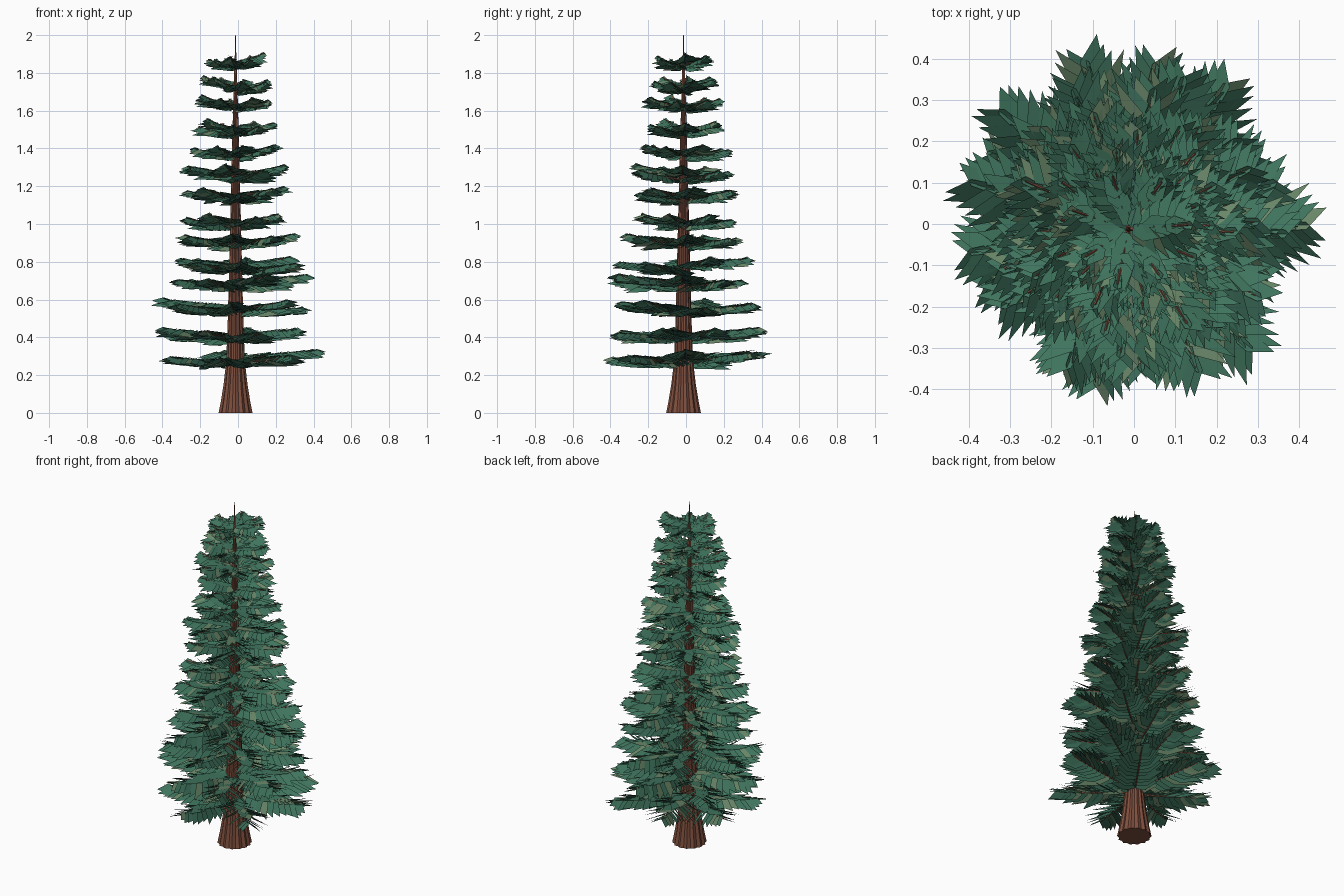
import bpy, bmesh, math, random
from mathutils import Vector, Matrix

if "Cube" in bpy.data.objects:
    bpy.data.objects.remove(bpy.data.objects["Cube"])

random.seed(5)
CX, CY = -0.013, -0.013      # trunk axis


def material(name, rgb):
    m = bpy.data.materials.new(name)
    m.diffuse_color = (*rgb, 1)
    m.use_nodes = True
    m.node_tree.nodes["Principled BSDF"].inputs["Base Color"].default_value = m.diffuse_color
    return m


bark = material("bark_brown", (0.21, 0.077, 0.047))
twig_brown = material("twig_brown", (0.21, 0.077, 0.047))
needle = material("needle_green", (0.05, 0.175, 0.112))
young = material("young_needle_green", (0.14, 0.24, 0.14))


def finish(bm, name, mats):
    me = bpy.data.meshes.new(name)
    bm.to_mesh(me)
    bm.free()
    for m in mats:
        me.materials.append(m)
    ob = bpy.data.objects.new(name, me)
    bpy.context.collection.objects.link(ob)
    return ob


def tube(bm, rings):
    """Skin a list of vertex rings and cap both ends."""
    n = len(rings[0])
    for a, b in zip(rings, rings[1:]):
        for i in range(n):
            j = (i + 1) % n
            bm.faces.new((a[i], a[j], b[j], b[i]))
    bm.faces.new(rings[0][::-1])
    bm.faces.new(rings[-1])


# Fluted trunk: tapered profile with alternating ridges and grooves
bm = bmesh.new()
profile = [(0, .092), (.06, .08), (.15, .065), (.27, .051), (.5, .042),
           (.9, .032), (1.3, .022), (1.7, .011), (1.9, .004), (2.0, .0015)]
rings = []
for z, r in profile:
    ring = []
    for i in range(28):
        a = math.tau * i / 28
        rr = r * (1.0 if i % 2 else 0.9)
        ring.append(bm.verts.new((CX + rr * math.cos(a), CY + rr * math.sin(a), z)))
    rings.append(ring)
tube(bm, rings)
finish(bm, "trunk", [bark])


def leaflet(bm, base, along, flat, length, width):
    """Pointed blade, widest near its root; a few are a lighter green."""
    pts = (base - flat * width * .5, base + along * length * .35 - flat * width,
           base + along * length, base + along * length * .35 + flat * width,
           base + flat * width * .5)
    f = bm.faces.new([bm.verts.new(p) for p in pts])
    f.normal_update()
    if f.normal.z < 0:
        f.normal_flip()
    f.material_index = 1 if random.random() < .16 else 0


def frond(leaves, twigs, z, ang, length, rise):
    """One branch: a thin twig, two rows of side leaflets and a top row."""
    roll = Matrix.Rotation(random.uniform(-.15, .15), 4, 'X')
    place = Matrix.Translation((CX, CY, z)) @ Matrix.Rotation(ang, 4, 'Z') @ roll
    rot = place.to_3x3()
    half = .05 + .17 * length
    width = .016 + .034 * length

    def spine(t):
        return Vector((t * length, 0, rise * (.3 * t + .7 * t * t)))

    # twig
    rings = []
    for t in (0, .5, .9):
        r = (.0075 if length > .2 else .005) * (1 - t * .6)
        c = spine(t)
        rings.append([twigs.verts.new(place @ (c + Vector((0, r * math.cos(k), r * math.sin(k)))))
                      for k in (0, math.pi / 2, math.pi, 3 * math.pi / 2)])
    tube(twigs, rings)

    # side rows, each blade steeply tilted with its outer edge raised
    n = 8 + int(length * 12)
    for i in range(n):
        s = i / (n - 1)
        t = .06 + .76 * s
        sweep = math.radians(70 - 46 * s)
        size = half * (.65 + .75 * math.sin(math.pi * min(1, .15 + .75 * s)))
        size = min(size, (1.02 - t) * length / max(.2, math.cos(sweep)))
        for side in (-1, 1):
            lift = random.uniform(-.16, .06)
            along = Vector((math.cos(sweep), side * math.sin(sweep), lift)).normalized()
            across = Vector((-math.sin(sweep), side * math.cos(sweep),
                             random.uniform(-1.0, -.55))).normalized()
            leaflet(leaves, place @ spine(t), rot @ along, rot @ across,
                    size * random.uniform(.88, 1.1), width)

    # top row lying forward over the twig
    m = 3 + int(length * 8)
    for i in range(m):
        t = .06 + .5 * i / (m - 1)
        yaw = random.uniform(-.35, .35)
        along = Vector((math.cos(yaw), math.sin(yaw), .15)).normalized()
        across = Vector((-math.sin(yaw), math.cos(yaw), 0))
        leaflet(leaves, place @ (spine(t) + Vector((0, 0, .008))), rot @ along, rot @ across,
                min(half * 1.1, (1 - t) * length), width * 1.1)


# Tiers: height, then reach towards +x, +y, -x, -y
tiers = [(.275, .45, .46, .44, .46), (.40, .38, .43, .45, .39), (.54, .41, .40, .46, .37),
         (.67, .40, .32, .35, .42), (.765, .36, .36, .34, .38), (.89, .32, .31, .35, .36),
         (1.0, .25, .27, .32, .28), (1.13, .26, .30, .31, .28), (1.25, .27, .25, .31, .30),
         (1.36, .23, .26, .24, .24), (1.485, .20, .20, .23, .20), (1.61, .19, .20, .23, .23),
         (1.715, .17, .16, .19, .19), (1.84, .145, .145, .165, .16)]

for k, (z, *reach) in enumerate(tiers):
    leaves, twigs = bmesh.new(), bmesh.new()
    count = 7
    start = math.tau / count * (k * .618)
    for i in range(count):
        a = start + math.tau * i / count + random.uniform(-.12, .12)
        c, s = math.cos(a), math.sin(a)
        rx = reach[0] if c > 0 else reach[2]
        ry = reach[1] if s > 0 else reach[3]
        length = (rx * c * c + ry * s * s) * random.uniform(.94, 1.05)
        length -= CX * c + CY * s
        frond(leaves, twigs, z + random.uniform(-.02, .02), a, length,
              random.uniform(.025, .045) + .002 * k)
    finish(leaves, f"foliage_tier_{k + 1}", [needle, young])
    finish(twigs, f"twigs_tier_{k + 1}", [twig_brown])
